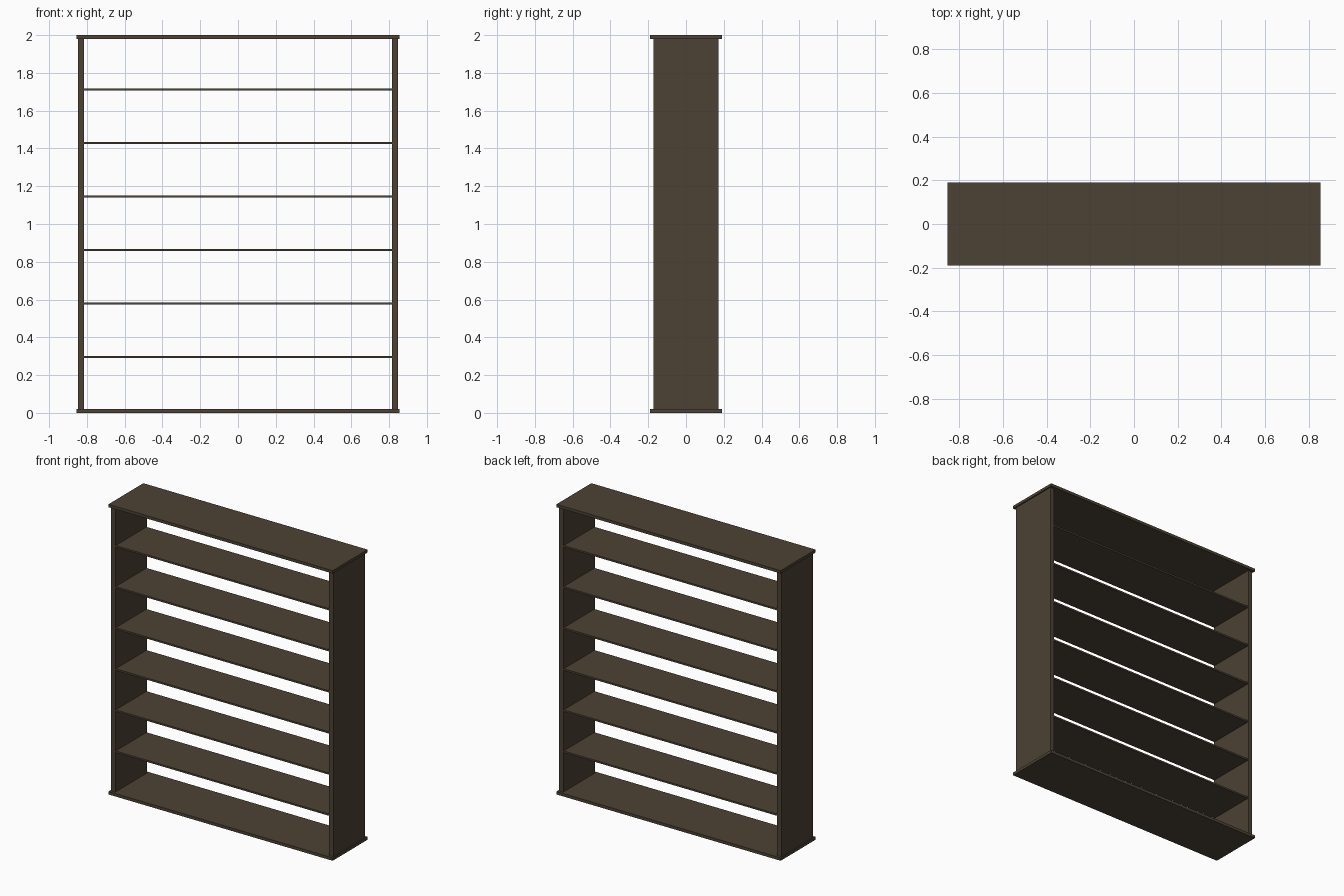
import bpy

if "Cube" in bpy.data.objects:
    bpy.data.objects.remove(bpy.data.objects["Cube"])

# Single dark wood colour
wood = bpy.data.materials.new("dark_brown_wood")
wood.diffuse_color = (0.073, 0.054, 0.035, 1.0)
wood.use_nodes = True
wood.node_tree.nodes["Principled BSDF"].inputs["Base Color"].default_value = wood.diffuse_color


def board(name, x, y, z):
    """Box spanning the given (min, max) ranges."""
    spans = (x, y, z)
    bpy.ops.mesh.primitive_cube_add(size=1, location=[(a + b) / 2 for a, b in spans])
    obj = bpy.context.object
    obj.name = name
    obj.scale = [b - a for a, b in spans]
    bpy.ops.object.transform_apply(location=False, rotation=False, scale=True)
    obj.data.materials.append(wood)
    return obj


HALF_W, HALF_D, THICK = 0.855, 0.19, 0.02
SIDE_OUT, SIDE_IN, SIDE_D = 0.847, 0.815, 0.172

# Overhanging top and bottom boards
board("bottom_board", (-HALF_W, HALF_W), (-HALF_D, HALF_D), (0, THICK))
board("top_board", (-HALF_W, HALF_W), (-HALF_D, HALF_D), (2 - THICK, 2))

# Upright side panels
for name, s in (("left_side", -1), ("right_side", 1)):
    x = sorted((s * SIDE_IN, s * SIDE_OUT))
    board(name, x, (-SIDE_D, SIDE_D), (THICK, 2 - THICK))

# Six thin, evenly spaced shelves
for i in range(6):
    z = 0.296 + i * 0.2832
    board(f"shelf_{i + 1}", (-SIDE_IN, SIDE_IN), (-0.168, 0.168), (z - 0.006, z + 0.006))
